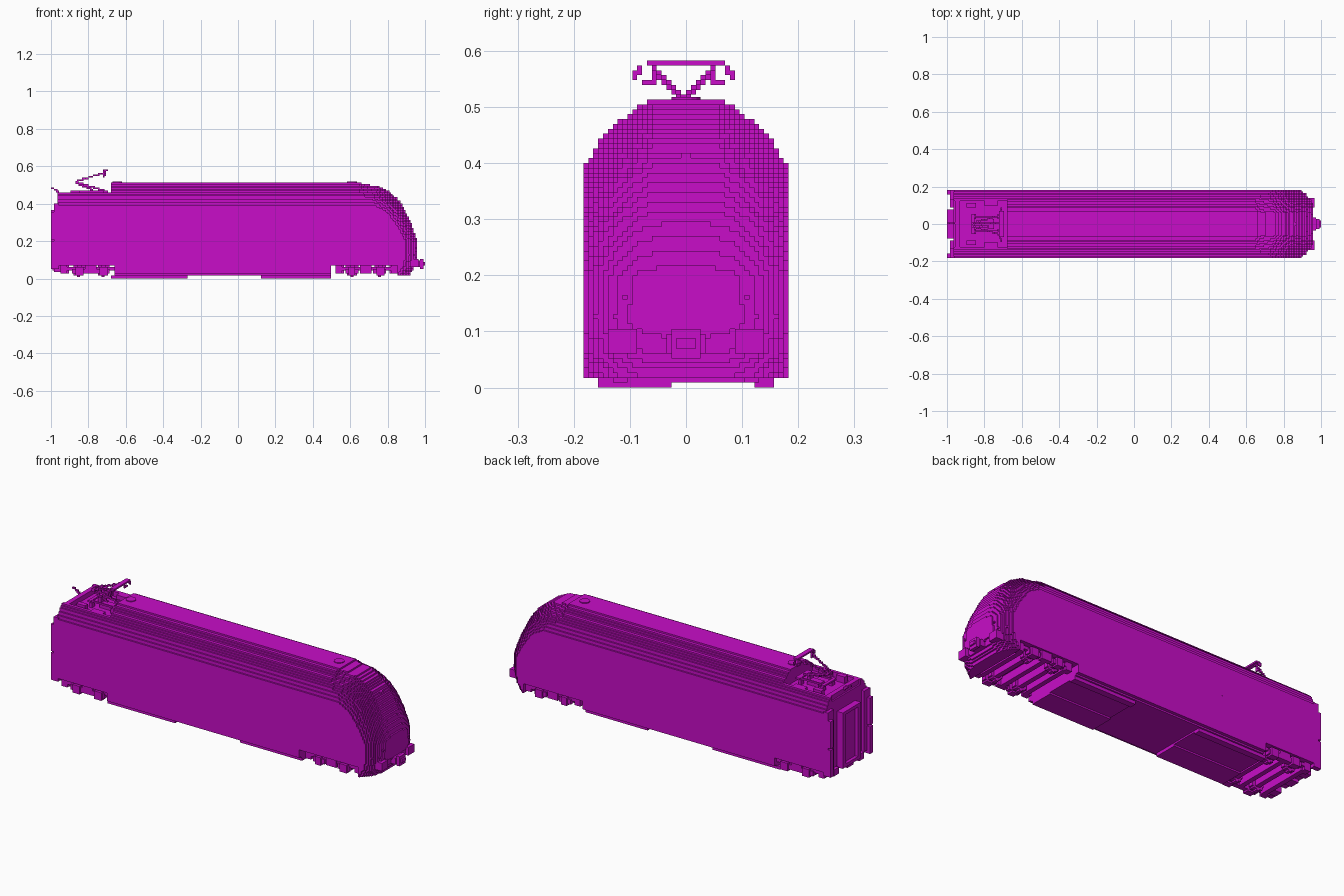
import bpy, bmesh, math
from mathutils import Vector

if "Cube" in bpy.data.objects:
    bpy.data.objects.remove(bpy.data.objects["Cube"], do_unlink=True)

V = 0.0087  # block size

mat = bpy.data.materials.new("magenta")
mat.use_nodes = True
COL = (0.58, 0.004, 0.58, 1)
mat.diffuse_color = COL
mat.node_tree.nodes["Principled BSDF"].inputs["Base Color"].default_value = COL


def finish(bm, name):
    bmesh.ops.remove_doubles(bm, verts=bm.verts[:], dist=1e-5)
    me = bpy.data.meshes.new(name)
    bm.to_mesh(me)
    bm.free()
    me.materials.append(mat)
    ob = bpy.data.objects.new(name, me)
    bpy.context.collection.objects.link(ob)


def quad(bm, pts, out):
    f = bm.faces.new([bm.verts.new(Vector(p) * V) for p in pts])
    f.normal_update()
    if f.normal.dot(Vector(out)) < 0:
        f.normal_flip()


def build_runs(name, runs):
    """Skin a set of x-direction block rows {(j, k): (a, b)}, exposed faces only."""
    bm = bmesh.new()
    for (j, k), (a, b) in runs.items():
        for x, s in ((a, -1), (b, 1)):
            quad(bm, [(x, j, k), (x, j + 1, k), (x, j + 1, k + 1), (x, j, k + 1)], (s, 0, 0))
        for dj, dk in ((1, 0), (-1, 0), (0, 1), (0, -1)):
            c, d = runs.get((j + dj, k + dk), (b, b))
            for p, q in ((a, min(b, c)), (max(a, d), b)):
                if q <= p:
                    continue
                if dj:
                    y = j + (dj > 0)
                    pts = [(p, y, k), (q, y, k), (q, y, k + 1), (p, y, k + 1)]
                else:
                    z = k + (dk > 0)
                    pts = [(p, j, z), (q, j, z), (q, j + 1, z), (p, j + 1, z)]
                quad(bm, pts, (0, dj, dk))
    finish(bm, name)


def boxes(name, items):
    """Block-snapped boxes given as (x0, x1, y0, y1, z0, z1)."""
    bm = bmesh.new()
    for it in items:
        s = [round(v / V) * V for v in it]
        for i in (0, 2, 4):
            if s[i + 1] - s[i] < V / 2:
                s[i + 1] = s[i] + V
        r = bmesh.ops.create_cube(bm, size=1)
        for v in r["verts"]:
            v.co = [s[2 * i] + (v.co[i] + 0.5) * (s[2 * i + 1] - s[2 * i]) for i in range(3)]
    me = bpy.data.meshes.new(name)
    bm.to_mesh(me)
    bm.free()
    me.materials.append(mat)
    bpy.context.collection.objects.link(bpy.data.objects.new(name, me))


def both(items):
    return items + [(a, b, -d, -c, e, f) for a, b, c, d, e, f in items]


def block_line(*pts):
    """Single blocks stepped along a path."""
    cells = {}
    for p, q in zip(pts, pts[1:]):
        p, q = Vector(p), Vector(q)
        n = max(1, math.ceil((q - p).length / V * 1.5))
        for i in range(n + 1):
            c = p.lerp(q, i / n)
            cells[tuple(math.floor(t / V + 1e-4) for t in c)] = 1
    return [tuple(t for u in c for t in (u * V, (u + 1) * V)) for c in cells]


def interp(table, t):
    for (a, u), (b, w) in zip(table, table[1:]):
        if t <= b:
            return u + (w - u) * max(0, (t - a)) / (b - a)
    return table[-1][1]


# Roof height across the width, and nose reach by height
ROOF = [(0, .515), (.06, .515), (.075, .503), (.09, .495), (.105, .482), (.12, .473),
        (.137, .460), (.146, .450), (.155, .437), (.164, .42), (.173, .405), (.184, .375)]
NOSE = [(.02, .92), (.06, .945), (.12, .96), (.2, .957), (.25, .942), (.31, .92), (.39, .88),
        (.43, .85), (.47, .80), (.495, .75), (.505, .67), (.52, .65)]


def nose_x(y, z):
    drop = (.515 - interp(ROOF, y)) * max(0, min(1, (z - .2) / .25))
    return interp(NOSE, z + .85 * drop) - .07 * (y / .183) ** 4


# Body shell and lower nose apron
body, apron = {}, {}
for j in range(-21, 21):
    y = abs(j + .5) * V
    for k in range(2, 60):
        z = (k + .5) * V
        if z > interp(ROOF, y) + .002:
            continue
        end = round(nose_x(y, z) / V)
        if k >= 8:
            cut = z > .458 or (y < .125 and z > .438)
            start = round((-.68 if cut else -.965) / V)
            body[j, k] = (start, end)
        elif end > round(.85 / V):
            apron[j, k] = (round(.85 / V), end)
build_runs("body_shell", body)
build_runs("nose_apron", apron)

# Side skirts and equipment boxes below the floor
boxes("underfloor", [
    (-.66, .50, -.183, .183, .03, .07), (-.66, .50, -.165, .165, .018, .03),
    (-.68, -.27, -.157, -.026, 0, .02), (-.68, -.27, .12, .157, 0, .02),
    (-.68, -.27, -.026, .12, .009, .02),
    (.12, .50, -.157, -.026, 0, .02), (.12, .50, .12, .157, 0, .02),
    (.12, .50, -.026, .12, .009, .02)])


def disc(x, z, r, y0, y1):
    out = []
    for i in range(int(-r / V), int(r / V) + 1):
        w = math.sqrt(max(0, r * r - (i * V) ** 2))
        out.append((x - w, x + w, y0, y1, z + (i - .5) * V, z + (i + .5) * V))
    return out


# Bogies: frames, wheels, axle boxes and cross beams
for name, cx, h in (("rear_bogie", -.785, .065), ("front_bogie", .685, .075)):
    parts = [(cx - .15, cx + .15, .15, .168, .045, .062),
             (cx - .03, cx + .03, .15, .175, .026, .07),
             (cx - .165, cx - .13, .13, .165, .03, .07),
             (cx + .13, cx + .165, .13, .165, .03, .07)]
    for wx in (cx - h, cx + h):
        parts += disc(wx, .045, .036, .105, .13)
        parts += [(wx - .035, wx + .035, .15, .175, .026, .052),
                  (wx - .02, wx + .02, .15, .183, .017, .06)]
    parts = both(parts)
    for bx in (-.135, -h, 0, h, .135):
        parts.append((cx + bx - .014, cx + bx + .014, -.15, .15, .026, .07))
    boxes(name, parts)

# Front coupler, buffers and lamps
boxes("front_coupler", [(.90, .975, -.035, .035, .06, .095), (.96, 1.0, -.02, .02, .07, .09),
                        (.975, .99, -.026, .026, .052, .105)])
boxes("front_buffers", both([(.90, .965, .09, .14, .06, .105)]))
lamps = [(.93, nose_x(.105, .16) + V, s * .105 - V / 2, s * .105 + V / 2, .156, .165) for s in (-1, 1)]
boxes("front_lamps", lamps + [(.82, nose_x(0, .41) + V, -V, V, .409, .418)])

# Rear end: corner fairings, gangway frame and door
boxes("rear_corners", both([(-1, -.96, .157, .183, .21, .36), (-1, -.96, .157, .183, .05, .20),
                            (-.983, -.96, .13, .183, .07, .40)]))
boxes("gangway_frame", both([(-1, -.96, .055, .078, .07, .36)])
      + [(-1, -.96, -.078, .078, .345, .365), (-1, -.96, -.078, .078, .06, .08)])
boxes("gangway_door", [(-.98, -.96, -.055, .055, .08, .345)])
boxes("rear_drawgear", [(-.99, -.94, -.03, .03, .04, .065)]
      + both([(-.985, -.93, .09, .13, .035, .07)]))

# Roof well equipment
boxes("roof_equipment", both([(-.90, -.84, .09, .115, .438, .47), (-.80, -.73, .10, .12, .438, .465),
                              (-.87, -.70, .035, .045, .462, .474), (-.86, -.84, .03, .05, .438, .465),
                              (-.73, -.71, .03, .05, .438, .465)])
      + [(-.87, -.85, -.05, .05, .465, .474), (-.72, -.70, -.05, .05, .465, .474),
         (-.96, -.93, -.12, .12, .438, .465), (-.82, -.75, -.026, .026, .438, .456)])

# Pantograph arms, collector head and horns
panto = block_line((-.70, 0, .465), (-.79, 0, .492), (-.87, 0, .518))
panto += block_line((-.78, -.009, .475), (-.87, -.009, .512))
for s in (-1, 1):
    o = 0 if s > 0 else -V
    panto += block_line((-.87, o, .518), (-.71, s * .05 + o, .568))
    panto += block_line((-.71, s * .07 + o, .568), (-.71, s * .08 + o, .56), (-.71, s * .082 + o, .552))
    panto += block_line((-.72, s * .052 + o, .568), (-.72, s * .052 + o, .544), (-.72, s * .064 + o, .544))
panto += [(-.72, -.70, -.07, .07, .574, .583)]
boxes("pantograph", panto)
boxes("rear_antenna", block_line((-.96, 0, .46), (-.975, 0, .475), (-.997, 0, .486)))

# Round roof vents
for name, x in (("rear_roof_vent", -.645), ("front_roof_vent", .61)):
    bpy.ops.mesh.primitive_cylinder_add(vertices=16, radius=.026, depth=.005, location=(x, 0, 59 * V + .002))
    ob = bpy.context.object
    ob.name = name
    ob.data.materials.append(mat)
